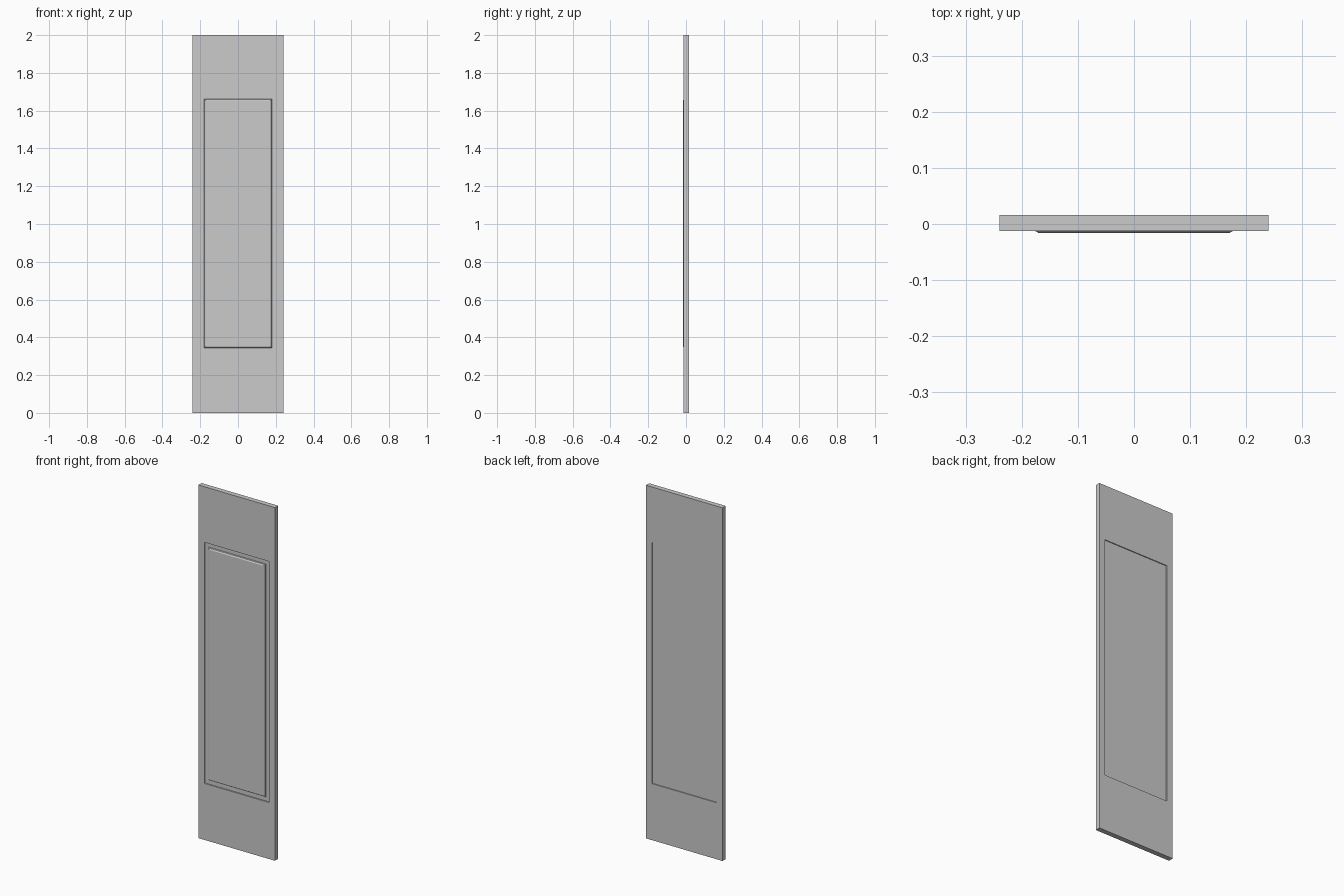
import bpy, bmesh

if "Cube" in bpy.data.objects:
    bpy.data.objects.remove(bpy.data.objects["Cube"])

HALF_W, HEIGHT = 0.24, 2.0
OPEN_X, OPEN_LO, OPEN_HI = 0.202, 0.32, 1.685
FRONT, BACK = -0.0125, 0.016


def finish(name, bm):
    bmesh.ops.recalc_face_normals(bm, faces=bm.faces[:])
    mesh = bpy.data.meshes.new(name)
    bm.to_mesh(mesh)
    bm.free()
    obj = bpy.data.objects.new(name, mesh)
    bpy.context.collection.objects.link(obj)


def ring_verts(bm, inset, y, x=OPEN_X, lo=OPEN_LO, hi=OPEN_HI):
    x, lo, hi = x - inset, lo + inset, hi - inset
    return [bm.verts.new(p) for p in ((-x, y, lo), (x, y, lo), (x, y, hi), (-x, y, hi))]


def bridge(bm, a, b):
    for i in range(4):
        j = (i + 1) % 4
        bm.faces.new((a[i], a[j], b[j], b[i]))


# Door frame: one closed rectangular tube around the opening
bm = bmesh.new()
rings = [ring_verts(bm, 0, FRONT, HALF_W, 0, HEIGHT), ring_verts(bm, 0, FRONT),
         ring_verts(bm, 0, BACK), ring_verts(bm, 0, BACK, HALF_W, 0, HEIGHT)]
for k in range(4):
    bridge(bm, rings[k], rings[(k + 1) % 4])
finish("door_frame", bm)

# Raised panel: recessed back, groove floor, sloped edge, proud front field
bm = bmesh.new()
profile = [(0, 0.011), (0, -0.006), (0.023, -0.006), (0.025, -0.012), (0.032, -0.016)]
rings = [ring_verts(bm, inset, y) for inset, y in profile]
for a, b in zip(rings, rings[1:]):
    bridge(bm, a, b)
bm.faces.new(rings[0])
bm.faces.new(rings[-1])
finish("raised_panel", bm)
